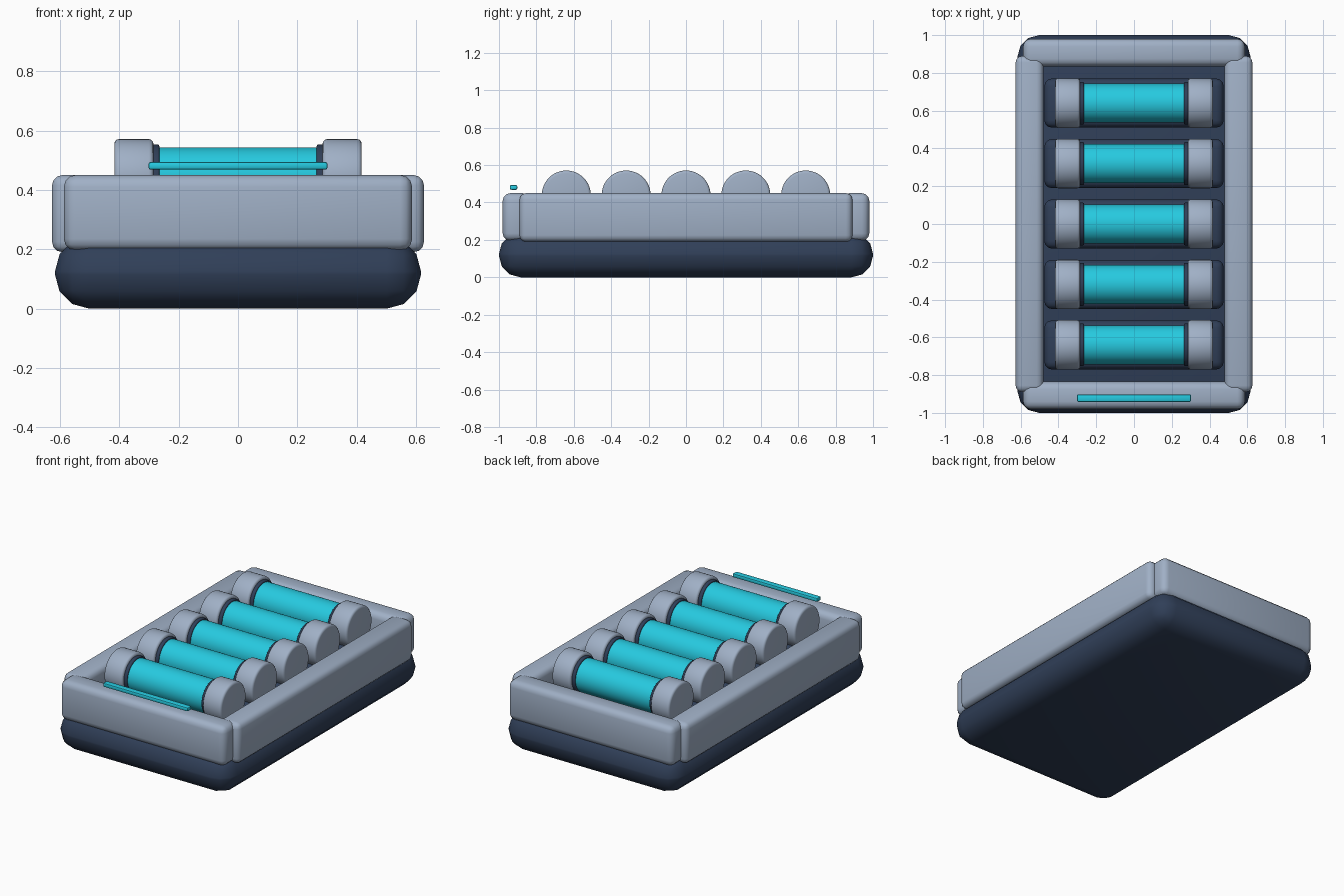
import bpy, math

if "Cube" in bpy.data.objects:
    bpy.data.objects.remove(bpy.data.objects["Cube"])


def srgb(r, g, b):
    def lin(c):
        c /= 255
        return c / 12.92 if c <= 0.04045 else ((c + 0.055) / 1.055) ** 2.4
    return (lin(r), lin(g), lin(b), 1)


def material(name, rgb):
    m = bpy.data.materials.new(name)
    m.diffuse_color = srgb(*rgb)
    m.use_nodes = True
    m.node_tree.nodes["Principled BSDF"].inputs["Base Color"].default_value = m.diffuse_color
    return m


NAVY = material("dark navy", (48, 63, 88))
STEEL = material("steel blue grey", (160, 176, 198))
CYAN = material("bright cyan", (38, 202, 224))


def finish(ob, name, mat, bevel, segments):
    ob.name = name
    ob.data.materials.append(mat)
    if bevel:
        mod = ob.modifiers.new("Bevel", "BEVEL")
        mod.width, mod.segments = bevel, segments
        mod.limit_method = "ANGLE"
        mod.angle_limit = math.radians(40)
        bpy.ops.object.modifier_apply(modifier=mod.name)
    bpy.ops.object.shade_smooth_by_angle(angle=math.radians(40))
    return ob


def box(name, mat, lo, hi, bevel=0, segments=3):
    bpy.ops.mesh.primitive_cube_add(size=1, location=[(a + b) / 2 for a, b in zip(lo, hi)])
    ob = bpy.context.object
    ob.scale = [b - a for a, b in zip(lo, hi)]
    bpy.ops.object.transform_apply(location=False, rotation=False, scale=True)
    return finish(ob, name, mat, bevel, segments)


def rod(name, mat, x0, x1, y, z, radius, bevel=0):
    # cylinder lying along x
    bpy.ops.mesh.primitive_cylinder_add(vertices=48, radius=radius, depth=x1 - x0,
                                        location=((x0 + x1) / 2, y, z),
                                        rotation=(0, math.pi / 2, 0))
    return finish(bpy.context.object, name, mat, bevel, 3)


# Rounded tray base
box("tray_base", NAVY, (-0.617, -1, 0), (0.617, 1, 0.24), 0.115)

# Raised rim rails
for side, s in (("left", -1), ("right", 1)):
    xs = sorted((s * 0.48, s * 0.627))
    box(side + "_rail", STEEL, (xs[0], -0.89, 0.19), (xs[1], 0.89, 0.45), 0.035)
for side, s in (("front", -1), ("back", 1)):
    ys = sorted((s * 0.835, s * 0.98))
    box(side + "_rail", STEEL, (-0.587, ys[0], 0.195), (0.587, ys[1], 0.45), 0.04)

# Five capsules, each resting in a dark cradle
for i in range(5):
    y, z = (i - 2) * 0.32, 0.44
    n = str(i + 1)
    box("cradle_" + n, NAVY, (-0.475, y - 0.13, 0.2), (0.475, y + 0.13, 0.34), 0.04)
    rod("glow_tube_" + n, CYAN, -0.275, 0.275, y, z, 0.103)
    for side, s in (("left", -1), ("right", 1)):
        xs = sorted((s * 0.265, s * 0.295))
        rod(side + "_collar_" + n, NAVY, xs[0], xs[1], y, z, 0.113, 0.006)
        xs = sorted((s * 0.285, s * 0.417))
        rod(side + "_cap_" + n, STEEL, xs[0], xs[1], y, z, 0.131, 0.015)

# Indicator light strip hovering over the front rail
box("light_strip", CYAN, (-0.302, -0.942, 0.468), (0.302, -0.902, 0.494), 0.008, 2)
